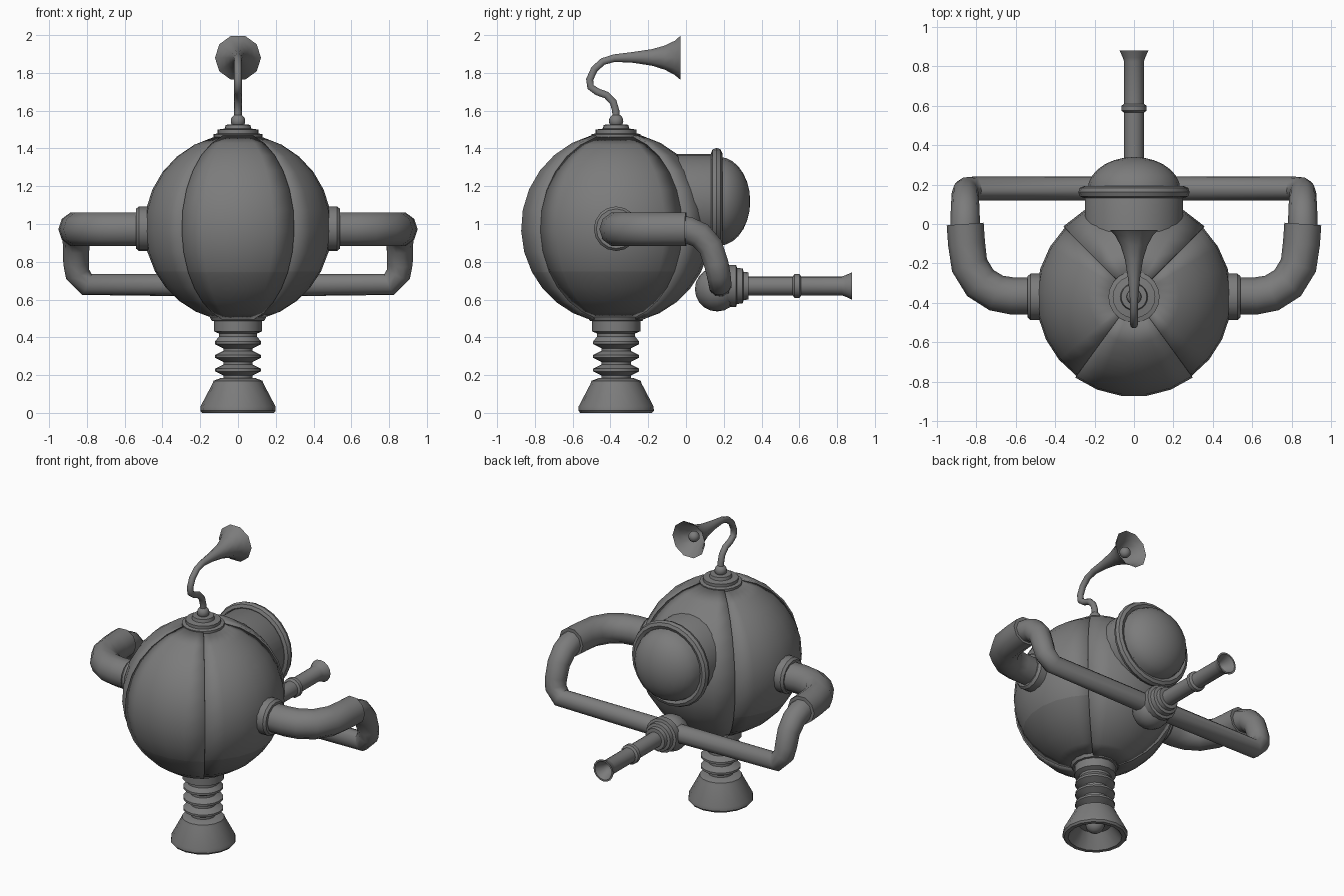
import bpy, bmesh
from math import sin, cos, radians, pi
from mathutils import Vector, Matrix

cube = bpy.data.objects.get("Cube")
if cube:
    bpy.data.objects.remove(cube, do_unlink=True)


def material(name, value):
    m = bpy.data.materials.new(name)
    m.use_nodes = True
    colour = (value, value, value, 1)
    m.diffuse_color = colour
    m.node_tree.nodes["Principled BSDF"].inputs["Base Color"].default_value = colour
    return m


GREY = material("grey_metal", 0.2)
DARK = material("dark_grey_metal", 0.16)
BODY = Vector((0, -0.37, 0.98))
AXES = {"z": Matrix.Identity(4),
        "y": Matrix.Rotation(-pi / 2, 4, "X"),
        "x": Matrix.Rotation(pi / 2, 4, "Y")}


def smooth(obj, angle=32):
    bpy.ops.object.select_all(action="DESELECT")
    obj.select_set(True)
    bpy.context.view_layer.objects.active = obj
    bpy.ops.object.shade_smooth_by_angle(angle=radians(angle))


def make(name, bm):
    mesh = bpy.data.meshes.new(name)
    bm.to_mesh(mesh)
    bm.free()
    obj = bpy.data.objects.new(name, mesh)
    bpy.context.collection.objects.link(obj)
    mesh.materials.append(GREY)
    return obj


def lathe(name, profile, origin=(0, 0, 0), axis="z", segments=16):
    """Revolve (radius, height) points around an axis."""
    bm = bmesh.new()
    rings = [[bm.verts.new((r * cos(2 * pi * i / segments), r * sin(2 * pi * i / segments), h))
              for i in range(segments)] for r, h in profile]
    for low, high in zip(rings, rings[1:]):
        for i in range(segments):
            j = (i + 1) % segments
            bm.faces.new((low[i], low[j], high[j], high[i]))
    bmesh.ops.remove_doubles(bm, verts=bm.verts, dist=1e-5)
    bmesh.ops.recalc_face_normals(bm, faces=bm.faces)
    bm.transform(Matrix.Translation(origin) @ AXES[axis])
    obj = make(name, bm)
    smooth(obj)
    return obj


def ball(name, centre, radius, segments=16):
    bm = bmesh.new()
    bmesh.ops.create_uvsphere(bm, u_segments=segments, v_segments=segments // 2 + 2,
                              radius=radius, matrix=Matrix.Translation(centre))
    smooth(make(name, bm))


def tube(name, points, radius, radii=None, caps=True, resolution=3):
    """Sweep a round section along a path."""
    curve = bpy.data.curves.new(name, "CURVE")
    curve.dimensions = "3D"
    curve.bevel_depth = radius
    curve.bevel_resolution = resolution
    curve.use_fill_caps = caps
    spline = curve.splines.new("POLY")
    spline.points.add(len(points) - 1)
    for i, p in enumerate(points):
        spline.points[i].co = (*p, 1)
        spline.points[i].radius = radii[i] / radius if radii else 1
    obj = bpy.data.objects.new(name, curve)
    bpy.context.collection.objects.link(obj)
    bpy.ops.object.select_all(action="DESELECT")
    obj.select_set(True)
    bpy.context.view_layer.objects.active = obj
    bpy.ops.object.convert(target="MESH")
    obj = bpy.context.view_layer.objects.active
    obj.data.materials.clear()
    obj.data.materials.append(GREY)
    smooth(obj, 50)
    return obj


# Spherical body made of four curved shell panels
LATITUDES = [-75 + 47.4 * i / 4 for i in range(4)] + [-27.6 + 102.6 * i / 8 for i in range(9)]


def panel(name, start, end, steps, radius, dark_below):
    bm = bmesh.new()
    rows = []
    for lat in LATITUDES:
        row = []
        for i in range(steps + 1):
            a, b = radians(start + (end - start) * i / steps), radians(lat)
            row.append(bm.verts.new(BODY + radius * Vector((cos(b) * cos(a), cos(b) * sin(a), sin(b)))))
        rows.append(row)
    for low, high in zip(rows, rows[1:]):
        for i in range(steps):
            face = bm.faces.new((low[i], low[i + 1], high[i + 1], high[i]))
            centre = face.calc_center_median()
            face.material_index = int(dark_below and centre.z < 0.75)
    obj = make(name, bm)
    obj.data.materials.append(DARK)
    shell = obj.modifiers.new("thickness", "SOLIDIFY")
    shell.thickness = 0.03
    shell.offset = -1
    smooth(obj)


panel("front_panel", -126, -54, 5, 0.507, True)
panel("left_side_panel", -54, 45, 7, 0.497, True)
panel("back_panel", 45, 135, 6, 0.507, False)
panel("right_side_panel", 135, 234, 7, 0.497, True)

# Crown collar and its ball
lathe("crown_collar", [(0, 1.44), (0.13, 1.455), (0.13, 1.475), (0.108, 1.48), (0.108, 1.5),
                       (0.07, 1.505), (0.065, 1.525), (0, 1.53)], (0, BODY.y, 0), segments=20)
ball("crown_ball", (0, BODY.y, 1.545), 0.038)

# Horn on a bent stalk, swept in the middle plane
horn = [(-0.37, 1.55, 0.02), (-0.372, 1.6, 0.02), (-0.385, 1.645, 0.02), (-0.42, 1.682, 0.02),
        (-0.47, 1.7, 0.02), (-0.505, 1.725, 0.02), (-0.51, 1.765, 0.02), (-0.485, 1.82, 0.02),
        (-0.44, 1.86, 0.02), (-0.38, 1.878, 0.021), (-0.28, 1.882, 0.03), (-0.18, 1.882, 0.046),
        (-0.11, 1.881, 0.068), (-0.06, 1.88, 0.095), (-0.03, 1.88, 0.122)]
tube("horn", [(0, y, z) for y, z, r in horn], 0.02, [r for y, z, r in horn], caps=False)
ball("horn_pearl", (0, -0.085, 1.88), 0.035, 12)

# Foot: neck, bellows and hollow flared base
neck = [(0, 0.52), (0.15, 0.51), (0.14, 0.488), (0.128, 0.486), (0.128, 0.432), (0.1, 0.42), (0.1, 0.405)]
bellows = []
for k in range(3):
    peak = 0.37 - 0.072 * k
    bellows += [(0.122, peak + 0.008), (0.122, peak - 0.006), (0.078, peak - 0.028), (0.078, peak - 0.042)]
base = [(0.09, 0.185), (0.13, 0.17), (0.135, 0.155), (0.198, 0.035), (0.2, 0.012), (0.19, 0),
        (0.165, 0), (0.1, 0.09), (0, 0.1)]
lathe("foot", neck + bellows + base, (0, BODY.y, 0))
ball("foot_inner_ball", (0, BODY.y, 0.09), 0.06, 12)

# Eye: socket, rim and lens dome facing the back
EYE = (0, 0, 1.12)
lathe("eye_socket", [(0, -0.15), (0.25, -0.15), (0.25, 0.14), (0.23, 0.19), (0, 0.19)], EYE, "y", 24)
lathe("eye_rim", [(0.255 + 0.028 * cos(a * pi / 4), 0.162 + 0.03 * sin(a * pi / 4)) for a in range(9)],
      EYE, "y", 24)
lathe("eye_lens", [(0.235 * cos(a * pi / 14), 0.175 + 0.165 * sin(a * pi / 14)) for a in range(8)],
      EYE, "y", 20)

# Arms: shoulder collar, thick upper arm, slim forearm reaching the hub
for side, s in (("left", 1), ("right", -1)):
    collar = [(0, 0.44), (0.118, 0.44), (0.118, 0.525), (0.105, 0.54), (0, 0.54)]
    lathe(side + "_shoulder_collar", [(r, s * h) for r, h in collar], (0, BODY.y, 0.975), "x")
    upper = [(0.48, -0.365), (0.62, -0.365), (0.7, -0.35), (0.78, -0.3), (0.835, -0.21),
             (0.85, -0.1), (0.857, 0)]
    tube(side + "_upper_arm", [(s * x, y, 0.972) for x, y in upper], 0.094)
    forearm = [(0.857, -0.05, 0.972), (0.857, 0.01, 0.968), (0.857, 0.075, 0.94), (0.857, 0.13, 0.88),
               (0.857, 0.16, 0.79), (0.85, 0.172, 0.735), (0.8, 0.18, 0.68), (0, 0.18, 0.675)]
    tube(side + "_forearm", [(s * x, y, z) for x, y, z in forearm], 0.07,
         [0.075, 0.075, 0.073, 0.07, 0.068, 0.066, 0.062, 0.062])

# Hub with stepped collar and hollow nozzle
ball("nozzle_hub", (0, 0.165, 0.655), 0.118)
lathe("nozzle_collar", [(0, 0.2), (0.11, 0.22), (0.112, 0.265), (0.095, 0.27), (0.093, 0.3),
                        (0.075, 0.305), (0.072, 0.33), (0, 0.335)], (0, 0, 0.672), "y")
lathe("nozzle", [(0, 0.3), (0.05, 0.3), (0.05, 0.565), (0.064, 0.575), (0.064, 0.6), (0.05, 0.61),
                 (0.05, 0.825), (0.057, 0.845), (0.073, 0.88), (0.062, 0.88), (0.038, 0.83), (0, 0.78)],
      (0, 0, 0.672), "y")
